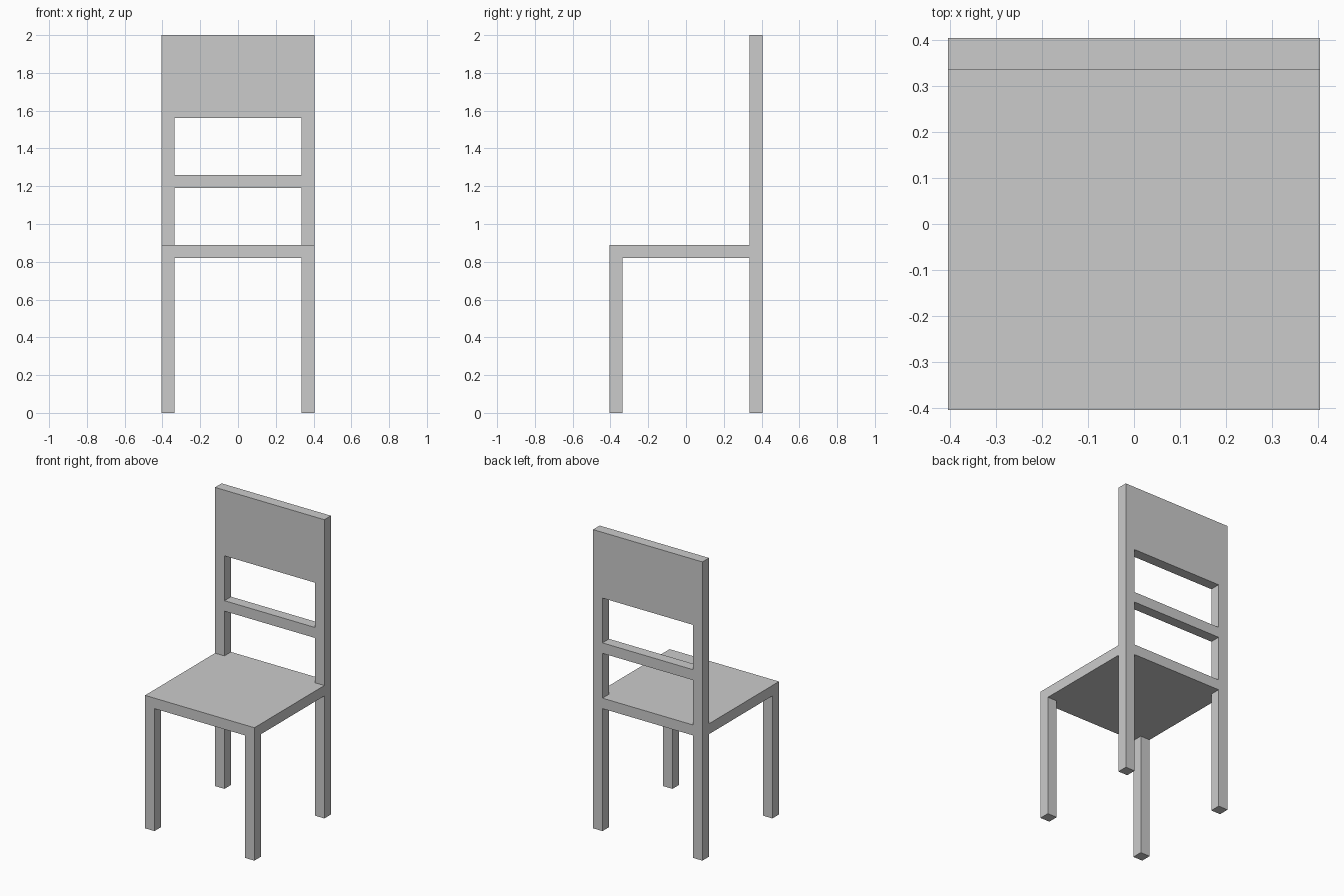
import bpy

if "Cube" in bpy.data.objects:
    bpy.data.objects.remove(bpy.data.objects["Cube"])

HALF = 0.405          # half of the chair's width and depth
T = 0.07              # thickness of legs, rails and seat
INNER = HALF - T
SEAT_TOP = 0.89
PANEL_BOTTOM = 1.56


def box(name, x, y, z):
    """Box from (min, max) ranges on each axis."""
    center = [(a + b) / 2 for a, b in (x, y, z)]
    bpy.ops.mesh.primitive_cube_add(size=1, location=center)
    ob = bpy.context.object
    ob.name = ob.data.name = name
    for v in ob.data.vertices:
        for i, (a, b) in enumerate((x, y, z)):
            v.co[i] *= b - a
    return ob


front = (-HALF, -INNER)
back = (INNER, HALF)

# Front legs up to the seat, back posts up to the panel
for side, x in (("left", (-HALF, -INNER)), ("right", (INNER, HALF))):
    box(f"front_leg_{side}", x, front, (0, SEAT_TOP - T))
    box(f"back_post_{side}", x, back, (0, PANEL_BOTTOM))

# Seat, reaching back to the posts
box("seat", (-HALF, HALF), (-HALF, INNER), (SEAT_TOP - T, SEAT_TOP))

# Rails between the posts: seat level and middle of the backrest
for name, top in (("seat_back_rail", SEAT_TOP), ("backrest_rail", 1.26)):
    box(name, (-INNER, INNER), back, (top - T, top))

# Solid panel at the top of the backrest
box("backrest_panel", (-HALF, HALF), back, (PANEL_BOTTOM, 2.0))
